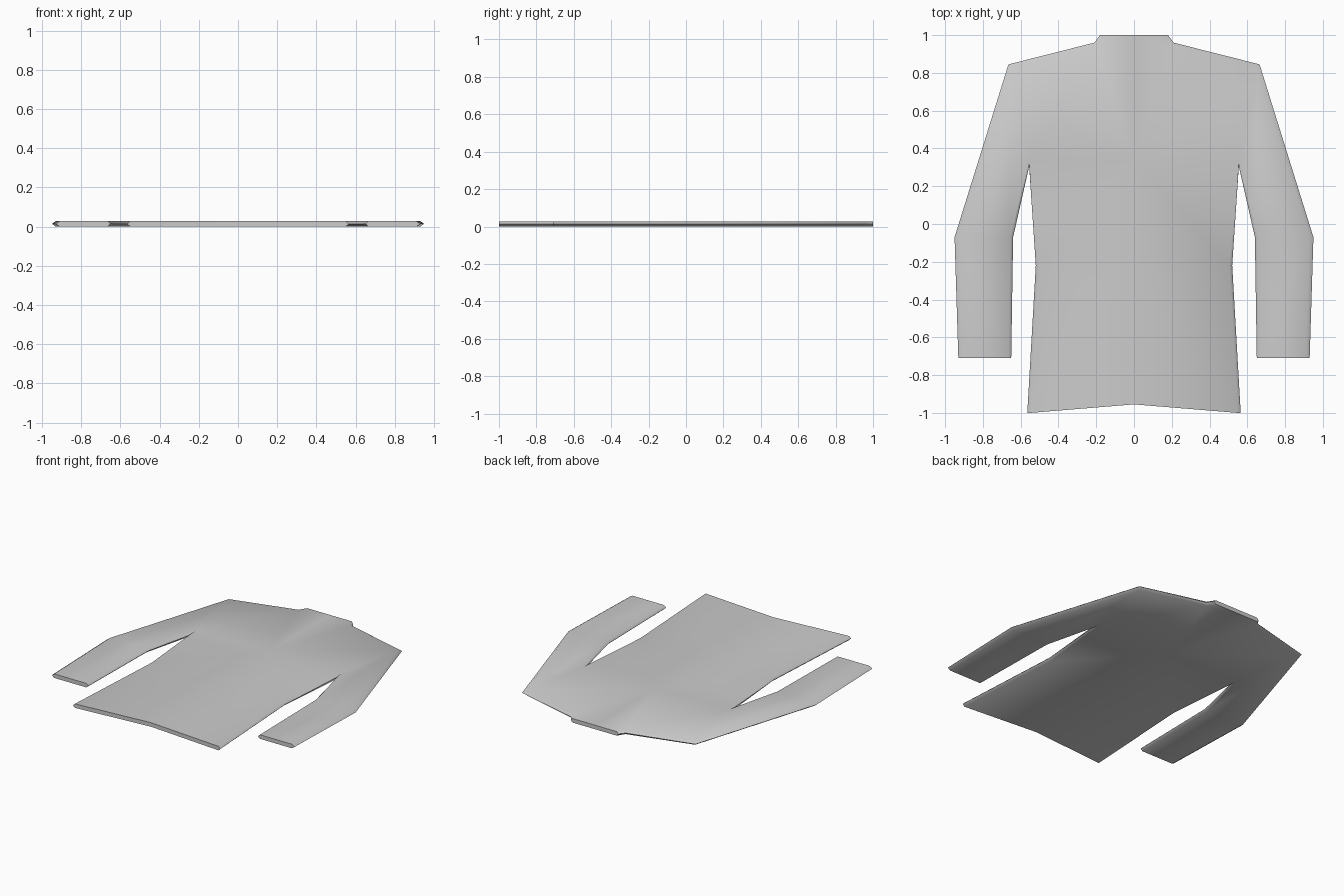
import bpy, bmesh, math
from mathutils import Matrix

if "Cube" in bpy.data.objects:
    bpy.data.objects.remove(bpy.data.objects["Cube"])

H = 0.028  # cloth thickness

# Right-half outline: (x, y) on the widest middle line, then (x, y) of the flat panel rim
outline = [
    ((0.00, 1.00), (0.00, 1.00)),      # 0 collar centre
    ((0.18, 1.00), (0.17, 1.00)),      # 1 collar corner
    ((0.21, 0.96), (0.20, 0.95)),      # 2 neck
    ((0.665, 0.845), (0.65, 0.828)),   # 3 shoulder
    ((0.95, -0.07), (0.93, -0.07)),    # 4 outer elbow
    ((0.93, -0.71), (0.91, -0.71)),    # 5 outer cuff
    ((0.65, -0.71), (0.665, -0.71)),   # 6 inner cuff
    ((0.64, -0.07), (0.655, -0.07)),   # 7 inner elbow
    ((0.555, 0.305), (0.555, 0.335)),  # 8 armpit
    ((0.52, -0.22), (0.505, -0.22)),   # 9 waist
    ((0.565, -1.00), (0.55, -1.00)),   # 10 hem corner
    ((0.00, -0.955), (0.00, -0.955)),  # 11 hem centre
]
centre = [(0, 0.95), (0, 0.335), (0, -0.22)]  # 12-14 on the centre line

# Panel faces: collar, chest, torso, skirt, upper sleeve, lower sleeve
panels = [(0, 1, 2, 12), (12, 2, 3, 8, 13), (13, 8, 9, 14),
          (14, 9, 10, 11), (3, 4, 7, 8), (4, 5, 6, 7)]

bm = bmesh.new()


def panel(z):
    pts = [p[1] for p in outline] + centre
    verts = [bm.verts.new((x, y, z)) for x, y in pts]
    for f in panels:
        bm.faces.new([verts[i] for i in f])
    return verts


# Front and back panels joined by a pointed side edge
top, bottom = panel(H), panel(0)
mid = [bm.verts.new((p[0][0], p[0][1], H / 2)) for p in outline]
for i in range(len(outline) - 1):
    for side in (top, bottom):
        bm.faces.new((side[i], side[i + 1], mid[i + 1], mid[i]))

# Mirror to the other half
bmesh.ops.mirror(bm, geom=bm.verts[:] + bm.edges[:] + bm.faces[:],
                 matrix=Matrix.Identity(4), merge_dist=0.0005, axis='X')
bmesh.ops.remove_doubles(bm, verts=bm.verts[:], dist=0.0005)
bmesh.ops.recalc_face_normals(bm, faces=bm.faces[:])

mesh = bpy.data.meshes.new("jacket")
bm.to_mesh(mesh)
bm.free()
jacket = bpy.data.objects.new("jacket", mesh)
bpy.context.collection.objects.link(jacket)
bpy.context.view_layer.objects.active = jacket
jacket.select_set(True)
bpy.ops.object.shade_smooth_by_angle(angle=math.radians(60))
